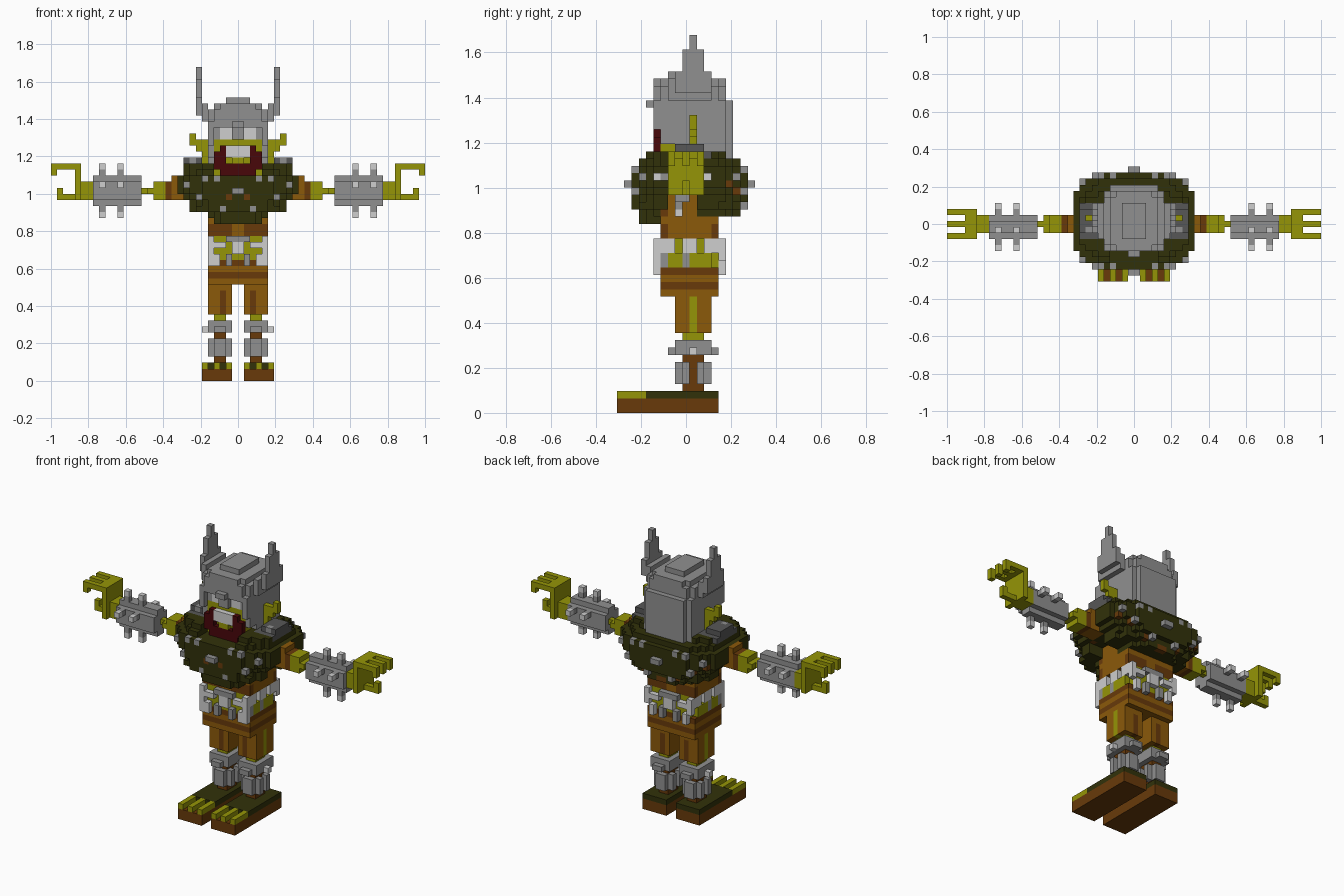
import bpy, bmesh, random

if "Cube" in bpy.data.objects:
    bpy.data.objects.remove(bpy.data.objects["Cube"])

random.seed(4)
V = 2 / 62  # edge length of one block

COLOURS = {
    "olive_skin": (0.30, 0.30, 0.002), "dark_green_fur": (0.031, 0.031, 0.003),
    "tan_leather": (0.26, 0.10, 0.003), "brown_leather": (0.138, 0.042, 0.003),
    "grey_metal": (0.28, 0.28, 0.28), "pale_bone": (0.62, 0.62, 0.62),
    "dark_grey_metal": (0.095, 0.095, 0.095), "dark_red_mask": (0.065, 0.002, 0.003)}
OLIVE, FUR, TAN, BROWN, GREY, PALE, DARK, RED = range(8)
mats = []
for name, rgb in COLOURS.items():
    m = bpy.data.materials.new(name)
    m.diffuse_color = (*rgb, 1)
    m.use_nodes = True
    m.node_tree.nodes["Principled BSDF"].inputs["Base Color"].default_value = m.diffuse_color
    mats.append(m)

grid = {}  # block position -> (part name, colour); later parts replace earlier ones


def put(part, col, x, y, z):
    for side in (x, -1 - x):
        grid[side, y, z] = (part, col)


def box(part, col, x0, x1, y0, y1, z0, z1):
    """Solid block, mirrored to the other side of the body."""
    for x in range(x0, x1):
        for y in range(y0, y1):
            for z in range(z0, z1):
                put(part, col, x, y, z)


def rounded(part, col, z, hx, y0, y1, power, keep=lambda x, y: True):
    """One rounded horizontal layer."""
    cy, hy = (y0 + y1) / 2, (y1 - y0) / 2
    for x in range(hx):
        for y in range(y0, y1):
            if ((x + .5) / hx) ** power + (abs(y + .5 - cy) / hy) ** power < 1.1 and keep(x, y):
                put(part, col, x, y, z)


# feet with toes
box("feet", BROWN, 1, 6, 0, 14, 0, 2)
box("feet", FUR, 1, 6, 4, 14, 2, 3)
for x in (1, 3, 5):
    box("toes", OLIVE, x, x + 1, 0, 4, 2, 3)

# shins, guards and knees
box("shins", BROWN, 2, 4, 9, 12, 3, 8)
for y in (8, 12):
    box("shin_guards", GREY, 2, 4, y, y + 1, 4, 7)
for x in (1, 4):
    for y in (9, 11):
        box("shin_guards", GREY, x, x + 1, y, y + 1, 4, 7)
box("knee_guards", GREY, 1, 5, 8, 13, 8, 10)
box("knee_guards", GREY, 2, 4, 7, 14, 8, 9)
box("knee_guards", PALE, 5, 6, 10, 11, 8, 9)
box("knees", OLIVE, 2, 4, 9, 12, 10, 11)

# trousers with side slit and seams
box("trousers", TAN, 1, 5, 8, 13, 11, 16)
box("trousers", OLIVE, 4, 5, 10, 11, 11, 16)
for y in (8, 12):
    box("trousers", BROWN, 2, 3, y, y + 1, 11, 15)

# banded hip belt
for i, col in enumerate((TAN, BROWN, TAN, BROWN)):
    box("hip_belt", col, 0, 5, 6, 14, 16 + i, 17 + i)

# waist with bone trophies around it
box("waist", OLIVE, 0, 4, 6, 14, 20, 24)
for y in (5, 14):
    box("bone_belt", PALE, 4, 5, y, y + 1, 19 if y == 5 else 21, 24)
    box("bone_belt", GREY, 0, 2, y, y + 1, 23, 24)
    box("bone_belt", PALE, 2, 4, y, y + 1, 22, 23)
    box("bone_belt", PALE, 0, 1, y, y + 1, 21, 23)
    box("bone_belt", GREY, 1, 2, y, y + 1, 19, 21)
    box("bone_belt", PALE, 3, 4, y, y + 1, 19, 21)
for y in (6, 9, 12):
    box("bone_belt", PALE, 4, 5, y, y + 2, 22, 24)
    box("bone_belt", GREY, 4, 5, y, y + 1, 20, 22)
box("bone_belt", OLIVE, 4, 5, 7, 9, 20, 22)
box("bone_belt", OLIVE, 4, 5, 10, 13, 20, 22)

# torso with a dark band at front and back
box("torso", TAN, 0, 5, 6, 14, 24, 34)
for y in (6, 13):
    box("torso", BROWN, 1, 5, y, y + 1, 24, 26)

# fur mantle: z, half width, front, back
for z, hx, y0, y1 in ((26, 4, 3, 7), (27, 5, 3, 17), (28, 8, 2, 17), (29, 8, 2, 18),
                      (30, 9, 2, 18), (31, 10, 2, 18), (32, 10, 2, 18), (33, 10, 2, 18),
                      (34, 9, 3, 17), (35, 9, 4, 15)):
    rounded("fur_mantle", FUR, z, hx, y0, y1, 2.8,
            lambda x, y: (z >= 30 or not 7 <= y < 11) and not (z >= 34 and x < 4 and y < 6))
# brown patches in the fur
for p, (part, col) in list(grid.items()):
    if part == "fur_mantle" and p[0] >= 0 and random.random() < .03:
        put(part, BROWN, *p)
# metal studs on front and back of the fur
for x, z in ((0, 31), (2, 28), (5, 33), (6, 30), (8, 32), (3, 33)):
    ys = [y for y in range(19) if grid.get((x, y, z), ("",))[0] == "fur_mantle"]
    lo, hi = (1, 18) if x == 0 else (2, 17)
    put("fur_studs", GREY, x, max(min(ys) - 1, lo), z)
    put("fur_studs", GREY, x, min(max(ys) + 1, hi), z)
box("shoulder_pads", DARK, 5, 9, 7, 13, 35, 36)
box("shoulder_pads", DARK, 6, 9, 8, 12, 36, 37)
box("shoulder_pads", GREY, 7, 8, 8, 9, 36, 37)

# sleeves and arms
box("sleeves", TAN, 8, 10, 8, 11, 30, 33)
box("sleeves", TAN, 10, 11, 8, 11, 30, 34)
box("sleeves", BROWN, 11, 12, 8, 11, 30, 33)
box("arms", OLIVE, 12, 14, 8, 11, 30, 33)
box("arms", OLIVE, 14, 15, 8, 11, 31, 32)
box("arms", OLIVE, 15, 16, 9, 10, 31, 32)

# spiked bracers
box("bracers", GREY, 16, 24, 7, 11, 30, 33)
box("bracers", GREY, 16, 24, 8, 10, 29, 34)
for x in (19, 22):
    box("bracer_spikes", GREY, x, x + 1, 8, 9, 28, 35)
    box("bracer_spikes", GREY, x, x + 1, 6, 12, 32, 33)
    for y, z in ((8, 27), (8, 35), (5, 32), (12, 32)):
        put("bracer_spikes", PALE, x, y, z)

# hands with hooked fingers and thumb
box("hands", OLIVE, 24, 26, 8, 11, 30, 33)
box("hands", OLIVE, 26, 27, 7, 12, 30, 36)
box("hands", OLIVE, 27, 28, 7, 12, 35, 36)
for y in (7, 9, 11):
    box("fingers", OLIVE, 28, 31, y, y + 1, 35, 36)
    box("fingers", OLIVE, 30, 31, y, y + 1, 34, 35)
box("thumbs", OLIVE, 27, 30, 9, 10, 30, 31)
box("thumbs", OLIVE, 29, 30, 9, 10, 31, 32)

# helmet: z, half width, front, back
for z in range(35, 47):
    hx = 5 if z < 45 else (4 if z < 46 else 2)
    y0 = 7 if z < 37 else (6 if z < 39 else (5 if z < 46 else 7))
    y1 = 16 if z < 43 else (15 if z < 46 else 13)
    rounded("helmet", GREY, z, hx, y0, y1, 3.2)
box("helmet", GREY, 0, 1, 4, 6, 42, 43)
box("helmet", GREY, 0, 2, 8, 12, 46, 47)

# face in the helmet opening
for p in [p for p in grid if grid[p][0] == "helmet" and p[1] < 6 and p[2] < 42 and -4 <= p[0] < 4]:
    del grid[p]
box("face", OLIVE, 0, 4, 6, 9, 33, 40)
box("face", GREY, 0, 4, 6, 8, 40, 42)
box("eyes", PALE, 1, 3, 6, 7, 40, 42)
box("helmet", GREY, 0, 1, 5, 6, 40, 42)
box("helmet", GREY, 4, 5, 5, 9, 37, 43)
box("teeth", PALE, 0, 2, 5, 6, 37, 39)
box("chin", OLIVE, 0, 1, 5, 6, 36, 37)
box("jaw_mask", RED, 0, 3, 5, 6, 34, 36)
box("jaw_mask", RED, 3, 4, 5, 6, 35, 38)
box("jaw_mask", RED, 2, 3, 5, 6, 36, 39)
for p in [p for p in grid if grid[p][0] == "helmet" and p[1] < 6 and p[2] < 39]:
    del grid[p]

# ears stepping outwards
box("ears", OLIVE, 5, 6, 10, 11, 36, 38)
box("ears", OLIVE, 5, 7, 10, 11, 38, 40)
box("ears", OLIVE, 7, 8, 10, 11, 39, 41)

# flat tapering horns
box("horns", GREY, 5, 6, 7, 13, 43, 46)
box("horns", GREY, 6, 7, 8, 13, 44, 47)
box("horns", GREY, 6, 7, 9, 12, 47, 50)
box("horns", GREY, 6, 7, 10, 11, 50, 52)

# turn the blocks of each part into a mesh of its open faces
SIDES = {(1, 0, 0): ((1, 0, 0), (1, 1, 0), (1, 1, 1), (1, 0, 1)),
         (-1, 0, 0): ((0, 0, 0), (0, 0, 1), (0, 1, 1), (0, 1, 0)),
         (0, 1, 0): ((0, 1, 0), (0, 1, 1), (1, 1, 1), (1, 1, 0)),
         (0, -1, 0): ((0, 0, 0), (1, 0, 0), (1, 0, 1), (0, 0, 1)),
         (0, 0, 1): ((0, 0, 1), (1, 0, 1), (1, 1, 1), (0, 1, 1)),
         (0, 0, -1): ((0, 0, 0), (0, 1, 0), (1, 1, 0), (1, 0, 0))}
for part in sorted({v[0] for v in grid.values()}):
    bm = bmesh.new()
    used = []
    for (x, y, z), (name, col) in grid.items():
        if name != part:
            continue
        if col not in used:
            used.append(col)
        for (dx, dy, dz), corners in SIDES.items():
            if (x + dx, y + dy, z + dz) not in grid:
                f = bm.faces.new([bm.verts.new(((x + a) * V, (y + b - 9.5) * V, (z + c) * V))
                                  for a, b, c in corners])
                f.material_index = used.index(col)
    bmesh.ops.remove_doubles(bm, verts=bm.verts, dist=V * .01)
    if not bm.faces:
        bm.free()
        continue
    me = bpy.data.meshes.new(part)
    bm.to_mesh(me)
    bm.free()
    for col in used:
        me.materials.append(mats[col])
    bpy.context.collection.objects.link(bpy.data.objects.new(part, me))
